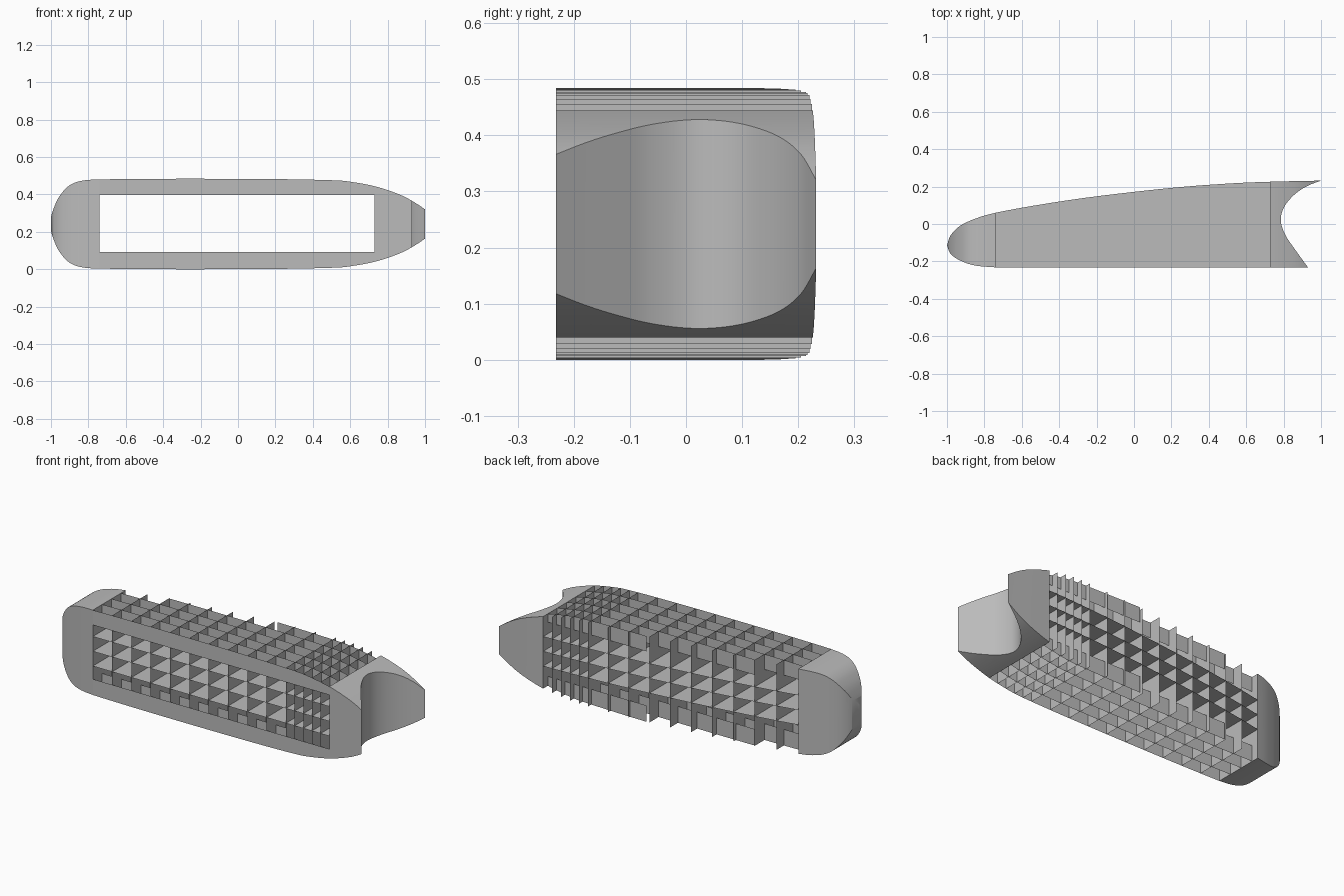
import bpy
import bmesh
import math
from mathutils import Vector

cube = bpy.data.objects.get("Cube")
if cube:
    bpy.data.objects.remove(cube, do_unlink=True)

grey = bpy.data.materials.new("light grey")
grey.use_nodes = True
colour = (0.5, 0.5, 0.5, 1)
grey.diffuse_color = colour
grey.node_tree.nodes["Principled BSDF"].inputs["Base Color"].default_value = colour

FRONT, MID = -0.232, 0.242
LEFT, RIGHT = -0.74, 0.73          # ends of the open bay
LOW, HIGH = 0.093, 0.397           # window heights


def smooth_path(points, steps=6):
    """Catmull-Rom curve through the points."""
    p = [Vector(q) for q in points]
    p = [2 * p[0] - p[1]] + p + [2 * p[-1] - p[-2]]
    out = []
    for a, b, c, d in zip(p, p[1:], p[2:], p[3:]):
        for i in range(steps):
            t = i / steps
            out.append(0.5 * (2 * b + (c - a) * t + (2 * a - 5 * b + 4 * c - d) * t ** 2
                              + (3 * b - a - 3 * c + d) * t ** 3))
    return out + [p[-2]]


def value_at(path, x):
    for a, b in zip(path, path[1:]):
        if a.x <= x <= b.x:
            return a.y + (b.y - a.y) * (x - a.x) / max(b.x - a.x, 1e-9)
    return path[-1].y


# Side profile: half height along x
half = smooth_path([(-1.003, 0.03), (-0.98, 0.098), (-0.95, 0.155), (-0.9, 0.207),
                    (-0.83, 0.232), (-0.7, 0.239), (-0.3, 0.242), (0.2, 0.24),
                    (0.5, 0.234), (0.6, 0.226), (0.73, 0.202), (0.85, 0.163),
                    (0.93, 0.124), (1.01, 0.072)])
# Plan profile: back edge, nose front edge, and hollow tail edge
back = smooth_path([(-1, -0.115), (-0.98, -0.06), (-0.93, -0.01), (-0.85, 0.028),
                    (LEFT, 0.06), (-0.5, 0.104), (-0.2, 0.148), (0.2, 0.193),
                    (0.5, 0.216), (RIGHT, 0.226), (1, 0.232)])
nose_front = smooth_path([(LEFT, FRONT), (-0.85, -0.222), (-0.93, -0.195),
                          (-0.98, -0.16), (-1, -0.115)])
hollow = smooth_path([(0.93, FRONT), (0.86, -0.135), (0.81, -0.06), (0.785, 0.015),
                      (0.8, 0.085), (0.85, 0.15), (0.92, 0.2), (1, 0.232)])


def top(x):
    return MID + value_at(half, x)


def bottom(x):
    return MID - value_at(half, x)


def depth(x):
    return value_at(back, x)


def make_object(name, bm):
    mesh = bpy.data.meshes.new(name)
    bm.to_mesh(mesh)
    bm.free()
    mesh.materials.append(grey)
    obj = bpy.data.objects.new(name, mesh)
    bpy.context.collection.objects.link(obj)
    return obj


def sheets(name, polygons):
    bm = bmesh.new()
    for poly in polygons:
        bm.faces.new([bm.verts.new(p) for p in poly])
    return make_object(name, bm)


def prism(name, outline, offset):
    bm = bmesh.new()
    face = bm.faces.new([bm.verts.new(p) for p in outline])
    ext = bmesh.ops.extrude_face_region(bm, geom=[face])["geom"]
    bmesh.ops.translate(bm, vec=offset,
                        verts=[v for v in ext if isinstance(v, bmesh.types.BMVert)])
    bmesh.ops.recalc_face_normals(bm, faces=bm.faces)
    return make_object(name, bm)


# Side silhouette used to trim both solid ends
side = [(p.x, -0.5, MID + p.y) for p in half] + [(p.x, -0.5, MID - p.y) for p in reversed(half)]
cutter = prism("side_profile_cutter", side, (0, 1, 0))
cutter.hide_render = True


def solid_end(name, plan):
    obj = prism(name, [(p.x, p.y, -0.2) for p in plan], (0, 0, 1))
    mod = obj.modifiers.new("trim", "BOOLEAN")
    mod.operation = "INTERSECT"
    mod.solver = "EXACT"
    mod.object = cutter
    bpy.ops.object.select_all(action="DESELECT")
    obj.select_set(True)
    bpy.context.view_layer.objects.active = obj
    bpy.ops.object.modifier_apply(modifier="trim")
    bpy.ops.object.shade_smooth_by_angle(angle=math.radians(30))


nose_back = [p for p in back if p.x <= LEFT + 1e-4]
solid_end("nose_block", nose_front + nose_back[1:])
tail_back = [p for p in back if RIGHT - 1e-4 <= p.x < 0.999]
solid_end("tail_block", [Vector((RIGHT, FRONT))] + hollow + tail_back[::-1])
bpy.data.objects.remove(cutter, do_unlink=True)

# Stations along the open bay
COUNT = 60
xs = [LEFT + (RIGHT - LEFT) * i / COUNT for i in range(COUNT + 1)]

# Front skin above and below the window
sheets("front_frame", [
    [(x, FRONT, HIGH) for x in (LEFT, RIGHT)] + [(x, FRONT, top(x)) for x in reversed(xs)],
    [(x, FRONT, bottom(x)) for x in xs] + [(x, FRONT, LOW) for x in (RIGHT, LEFT)]])

# Cross ribs, closer together toward the tail
stations = [LEFT + 0.12 * i for i in range(1, 11)] + [0.46 + 0.054 * i for i in range(1, 5)]
sheets("cross_ribs", [[(x, FRONT, bottom(x)), (x, depth(x), bottom(x)),
                       (x, depth(x), top(x)), (x, FRONT, top(x))] for x in stations])

# Long stringers above and below the window opening
stringers = []
for i in range(1, 6):
    y = FRONT + 0.0832 * i
    run = [x for x in xs if depth(x) >= y]
    stringers.append([(run[0], y, HIGH), (run[-1], y, HIGH)]
                     + [(x, y, top(x)) for x in reversed(run)])
    stringers.append([(x, y, bottom(x)) for x in run]
                     + [(run[-1], y, LOW), (run[0], y, LOW)])
sheets("long_stringers", stringers)

# Level shelves inside the opening
sheets("shelves", [[(LEFT, FRONT, z), (RIGHT, FRONT, z)]
                   + [(x, depth(x), z) for x in reversed(xs)]
                   for z in (0.166, 0.249, 0.332)])
